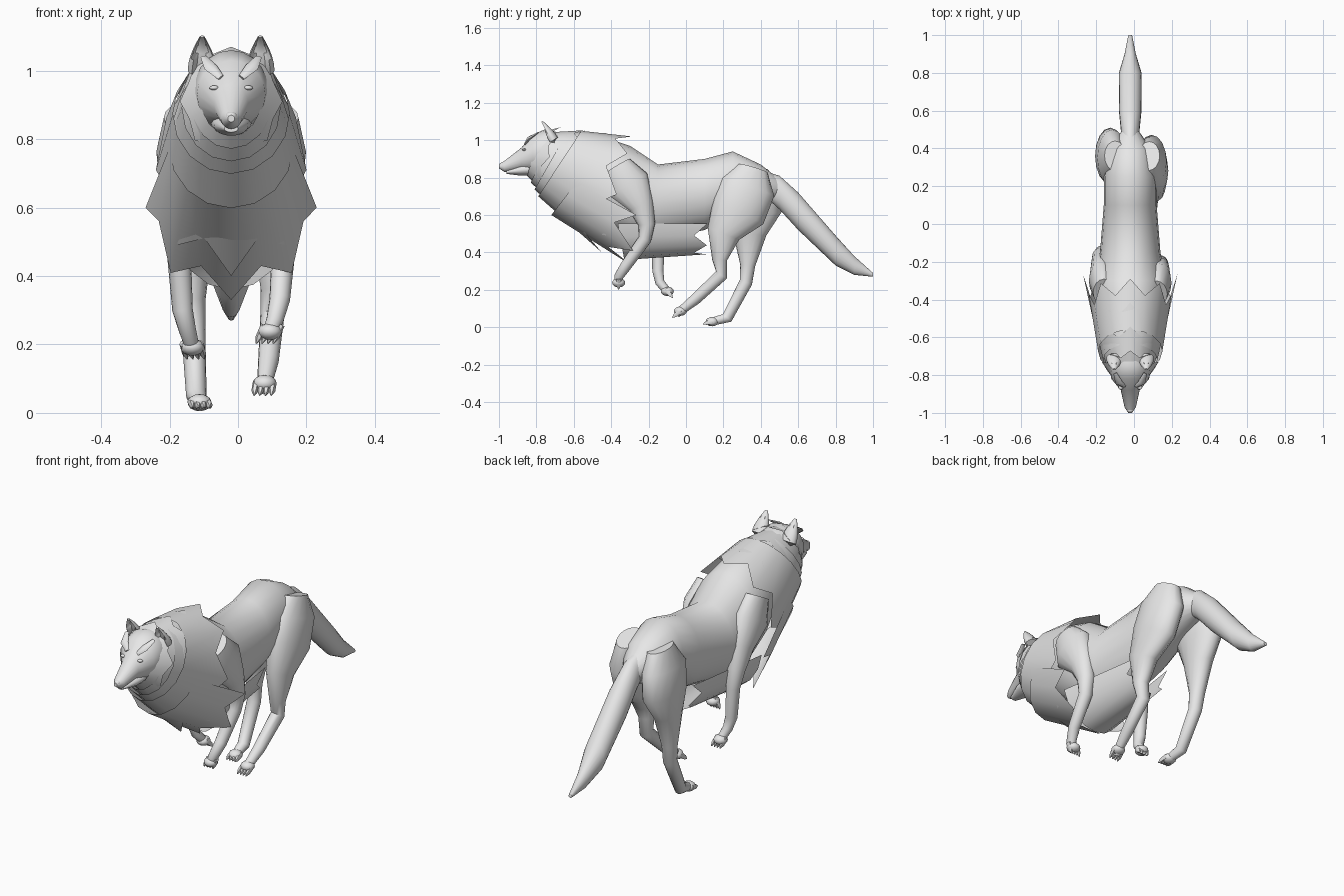
import bpy
import bmesh
from math import sin, cos, pi, radians
from mathutils import Vector

cube = bpy.data.objects.get("Cube")
if cube:
    bpy.data.objects.remove(cube, do_unlink=True)

CENTRE = -.02  # centre line of the body
parts = []

fur = bpy.data.materials.new("plain_grey")
fur.use_nodes = True
grey = (.8, .8, .8, 1)
fur.diffuse_color = grey
fur.node_tree.nodes["Principled BSDF"].inputs["Base Color"].default_value = grey


def finish(name, bm):
    """Turn the bmesh into a named, coloured object."""
    bmesh.ops.recalc_face_normals(bm, faces=bm.faces)
    mesh = bpy.data.meshes.new(name)
    bm.to_mesh(mesh)
    bm.free()
    mesh.materials.append(fur)
    obj = bpy.data.objects.new(name, mesh)
    bpy.context.collection.objects.link(obj)
    parts.append(obj)
    return obj


def loft(name, points, radii, sides=16, axis=None):
    """Tube through points; radii are (sideways, other) pairs.
    Sections face along the path, or along a fixed axis if one is given."""
    bm = bmesh.new()
    points = [Vector(p) for p in points]
    last = len(points) - 1
    rings = []
    for i, (point, (wide, deep)) in enumerate(zip(points, radii)):
        along = axis or (points[min(i + 1, last)] - points[max(i - 1, 0)]).normalized()
        across = Vector((1, 0, 0))
        across = (across - along * across.dot(along)).normalized()
        up = along.cross(across)
        ring = []
        for k in range(sides):
            angle = 2 * pi * k / sides
            offset = across * cos(angle) * wide + up * sin(angle) * deep
            ring.append(bm.verts.new(point + offset))
        rings.append(ring)
    for ring, following in zip(rings, rings[1:]):
        for k in range(sides):
            bm.faces.new((ring[k - 1], ring[k], following[k], following[k - 1]))
    bm.faces.new(rings[0])
    bm.faces.new(rings[-1])
    return finish(name, bm)


def trunk(name, rows):
    """Upright sections on the centre line: (y, z, half width, half height)."""
    points = [(CENTRE, y, z) for y, z, wide, high in rows]
    radii = [row[2:] for row in rows]
    return loft(name, points, radii, sides=20, axis=Vector((0, 1, 0)))


def ball(name, location, size):
    bm = bmesh.new()
    bmesh.ops.create_uvsphere(bm, u_segments=12, v_segments=8, radius=1)
    bmesh.ops.scale(bm, vec=size, verts=bm.verts)
    bmesh.ops.translate(bm, vec=location, verts=bm.verts)
    return finish(name, bm)


def rim_point(rim, angle):
    """Point on a slanted rim: (top y, top z, bottom y, bottom z, half width)."""
    top_y, top_z, bottom_y, bottom_z, half = rim
    blend = (1 + sin(angle)) / 2
    x = CENTRE + half * cos(angle)
    return Vector((x, bottom_y + (top_y - bottom_y) * blend,
                   bottom_z + (top_z - bottom_z) * blend))


def collar(name, front, back, steps, notch):
    """Flared sheet of fur between two rims, with a jagged rear edge."""
    bm = bmesh.new()
    pairs = []
    for step in steps:
        angle = step * pi / 8 - pi / 2
        inner, outer = rim_point(front, angle), rim_point(back, angle)
        if step % 2:
            outer = outer.lerp(inner, notch)
        pairs.append((bm.verts.new(inner), bm.verts.new(outer)))
    if len(pairs) == 16:
        pairs.append(pairs[0])
    for (a, b), (c, d) in zip(pairs, pairs[1:]):
        bm.faces.new((a, c, d, b))
    return finish(name, bm)


def mix(a, b, t):
    return [p + (q - p) * t for p, q in zip(a, b)]


def leg(name, hip_x, foot_x, path, girths):
    """Bowed leg along a (y, z) path, ending in a paw with four clawed toes."""
    points = []
    for i, (y, z) in enumerate(path):
        t = i / (len(path) - 1)
        bow = sin(pi * t) * (.03 if hip_x > 0 else -.03)
        points.append((hip_x + (foot_x - hip_x) * t + bow, y, z))
    loft(name, points, [(min(g, .03 + g / 3), g) for g in girths])
    ankle, tip = Vector(points[-2]), Vector(points[-1])
    forward = (tip - ankle).normalized()
    ball(name + "_paw", ankle.lerp(tip, .8), (.035, .035, .025))
    for toe in range(4):
        side = Vector(((toe - 1.5) / 60, 0, 0))
        line = [tip + side + forward * reach for reach in (-.03, .01, .03)]
        loft(f"{name}_toe_{toe + 1}", line,
             [(.01, .015), (.01, .012), (.002, .002)], sides=6)


# Trunk: neck, ribcage, waist and rump
trunk("body", [(-.7, .92, .1, .12), (-.45, .78, .17, .24), (-.3, .72, .19, .25),
               (-.15, .67, .16, .2), (.1, .71, .14, .19), (.25, .77, .14, .17),
               (.4, .76, .11, .11), (.5, .74, .04, .05)])
trunk("tail", [(.4, .78, .04, .06), (.5, .72, .05, .09), (.6, .62, .06, .1),
               (.8, .41, .06, .08), (.9, .33, .03, .05), (1, .28, .01, .01)])

# Head and face
trunk("head", [(-1, .86, .01, .01), (-.97, .86, .03, .03), (-.88, .9, .05, .06),
               (-.82, .93, .1, .1), (-.75, .94, .11, .12), (-.68, .94, .1, .1)])
trunk("lower_jaw", [(-.96, .83, .02, .01), (-.88, .84, .05, .03), (-.8, .85, .06, .04)])
ball("nose", (CENTRE, -.985, .867), (.017, .014, .013))

for side, sign in (("left", 1), ("right", -1)):
    ball(f"{side}_eye", (CENTRE + sign * .05, -.865, .95), (.014, .012, .007))
    loft(f"{side}_brow_tuft",
         [(CENTRE + sign * .03, -.86, .98), (CENTRE + sign * .06, -.84, 1.01),
          (CENTRE + sign * .08, -.79, 1.04)],
         [(.01, .006), (.02, .01), (.01, .004)], sides=6)

    # Rounded ear, with the front pressed in to form a cup
    x = CENTRE + sign * .085
    heights = [i / 5 for i in range(6)]
    widths = [cos(1.4 * t) / 24 for t in heights]
    ear = loft(f"{side}_ear", [(x, -.71 - t * .06, 1 + t * .1) for t in heights],
               [(w, w * .7) for w in widths])
    for vert in ear.data.vertices:
        spine = -.71 - (vert.co.z - 1) * .6
        if vert.co.y < spine - .01 and abs(vert.co.x - x) < .022:
            vert.co.y += .03

# Overlapping mane layers, growing evenly from the face back to the shoulders
face_front, face_back = (-.78, 1.04, -.85, .81, .09), (-.67, 1.07, -.79, .75, .15)
last_front, last_back = (-.56, 1.05, -.79, .7, .17), (-.29, 1.02, -.45, .4, .22)
for i, name in enumerate(("face_ruff", "cheek_mane", "neck_mane", "shoulder_mane")):
    collar(name, mix(face_front, last_front, i / 3), mix(face_back, last_back, i / 3),
           range(-8, 8), .3)

# Half collars hanging under the chest and belly
under = range(-4, 5)
collar("chest_mane", (-.45, .95, -.72, .6, .18), (-.24, .87, -.29, .33, .25), under, .3)
collar("belly_fur", (-.4, .75, -.33, .36, .17), (.12, .72, .11, .39, .1), under, .15)

# Legs, caught mid stride
hind = (.08, .15, .15, .09, .04, .035, .03, .02)
fore = (.08, .12, .07, .045, .035, .03, .025, .02)
leg("left_hind_leg", .08, .075, [(.36, .85), (.33, .75), (.28, .62), (.2, .5),
                                 (.18, .36), (.19, .28), (.05, .15), (-.05, .07)], hind)
leg("right_hind_leg", -.1, -.11, [(.36, .85), (.35, .75), (.36, .62), (.34, .5),
                                  (.33, .33), (.32, .24), (.22, .05), (.12, .025)], hind)
leg("left_front_leg", .12, .09, [(-.37, .86), (-.31, .76), (-.24, .65), (-.21, .55),
                                 (-.22, .47), (-.32, .33), (-.36, .27), (-.36, .23)], fore)
leg("right_front_leg", -.16, -.13, [(-.36, .86), (-.3, .76), (-.22, .65), (-.17, .55),
                                    (-.15, .46), (-.15, .3), (-.14, .24), (-.09, .18)], fore)

# Smooth skin, crisp fur edges
bpy.ops.object.select_all(action="DESELECT")
for obj in parts:
    obj.select_set(True)
bpy.context.view_layer.objects.active = parts[0]
bpy.ops.object.shade_smooth_by_angle(angle=radians(50))
